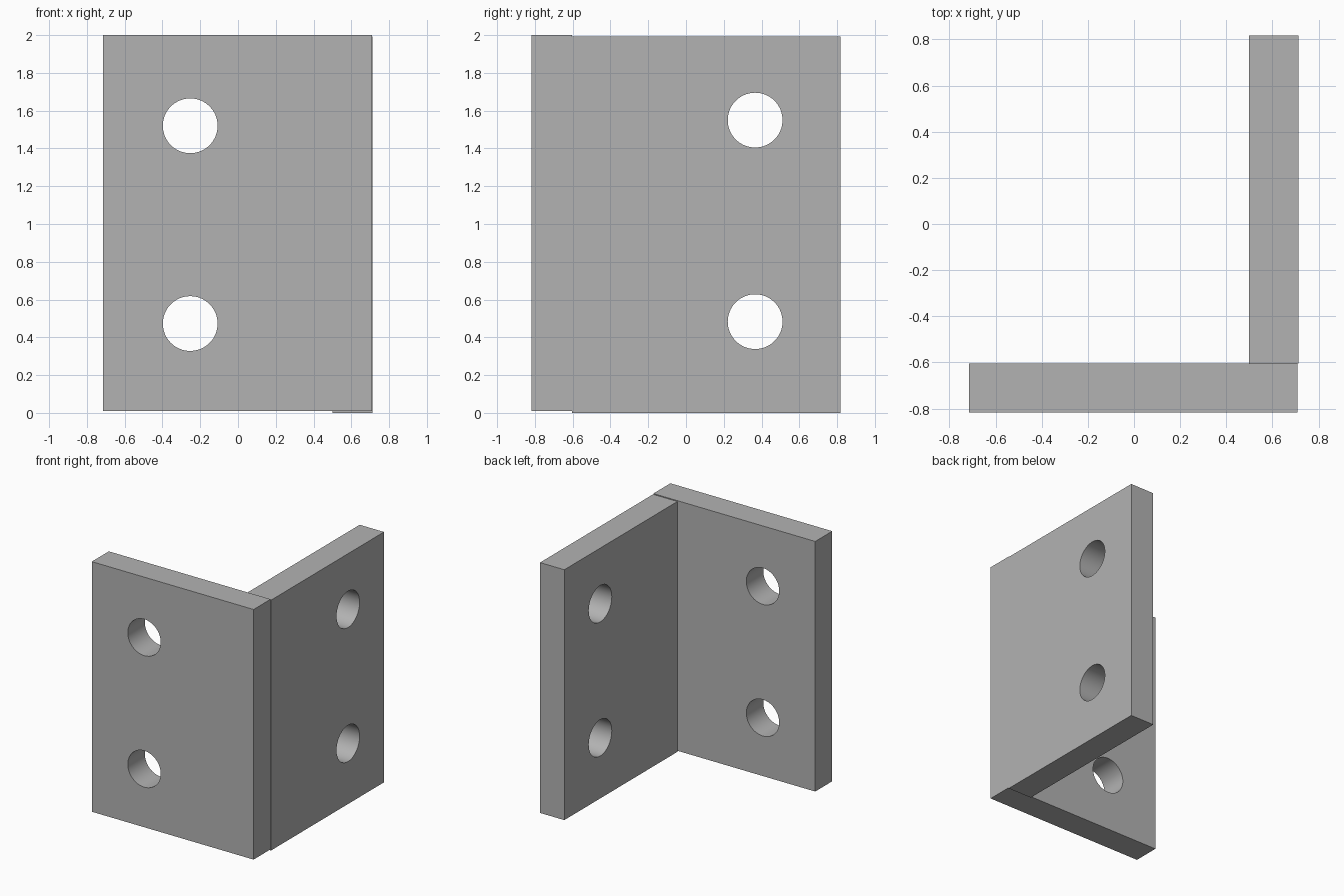
import bpy
import math
from mathutils import Vector

cube = bpy.data.objects.get("Cube")
if cube:
    bpy.data.objects.remove(cube, do_unlink=True)

# Plain grey metal
grey = bpy.data.materials.new("grey_metal")
grey.use_nodes = True
colour = (0.45, 0.45, 0.45, 1)
grey.diffuse_color = colour
grey.node_tree.nodes["Principled BSDF"].inputs["Base Color"].default_value = colour


def plate(name, low, high, holes, radius, turn):
    """Box between two corners, drilled through at each hole centre."""
    low, high = Vector(low), Vector(high)
    bpy.ops.mesh.primitive_cube_add(size=1, location=(low + high) / 2)
    obj = bpy.context.object
    obj.name = name
    obj.scale = high - low
    bpy.ops.object.transform_apply(location=False, rotation=False, scale=True)
    obj.data.materials.append(grey)
    for centre in holes:
        bpy.ops.mesh.primitive_cylinder_add(
            vertices=64, radius=radius, depth=1, location=centre, rotation=turn)
        cutter = bpy.context.object
        cutter.hide_render = True
        cutter.data.materials.append(grey)
        bpy.context.view_layer.objects.active = obj
        drill = obj.modifiers.new("drill", "BOOLEAN")
        drill.operation = "DIFFERENCE"
        drill.solver = "EXACT"
        drill.object = cutter
        bpy.ops.object.modifier_apply(modifier=drill.name)
        bpy.data.objects.remove(cutter, do_unlink=True)
    bpy.ops.object.select_all(action="DESELECT")
    obj.select_set(True)
    bpy.ops.object.shade_smooth_by_angle(angle=math.radians(30))
    return obj


quarter = math.pi / 2

# Front plate, set slightly higher than the side plate
front_y = -0.71
plate("front_plate", (-0.715, -0.818, 0.009), (0.71, -0.604, 2.0),
      [(-0.253, front_y, z) for z in (0.473, 1.52)], 0.145, (quarter, 0, 0))

# Side plate, butted against the back of the front plate
side_x = 0.607
plate("side_plate", (0.499, -0.604, 0), (0.713, 0.818, 1.993),
      [(side_x, 0.366, z) for z in (0.483, 1.55)], 0.145, (0, quarter, 0))
